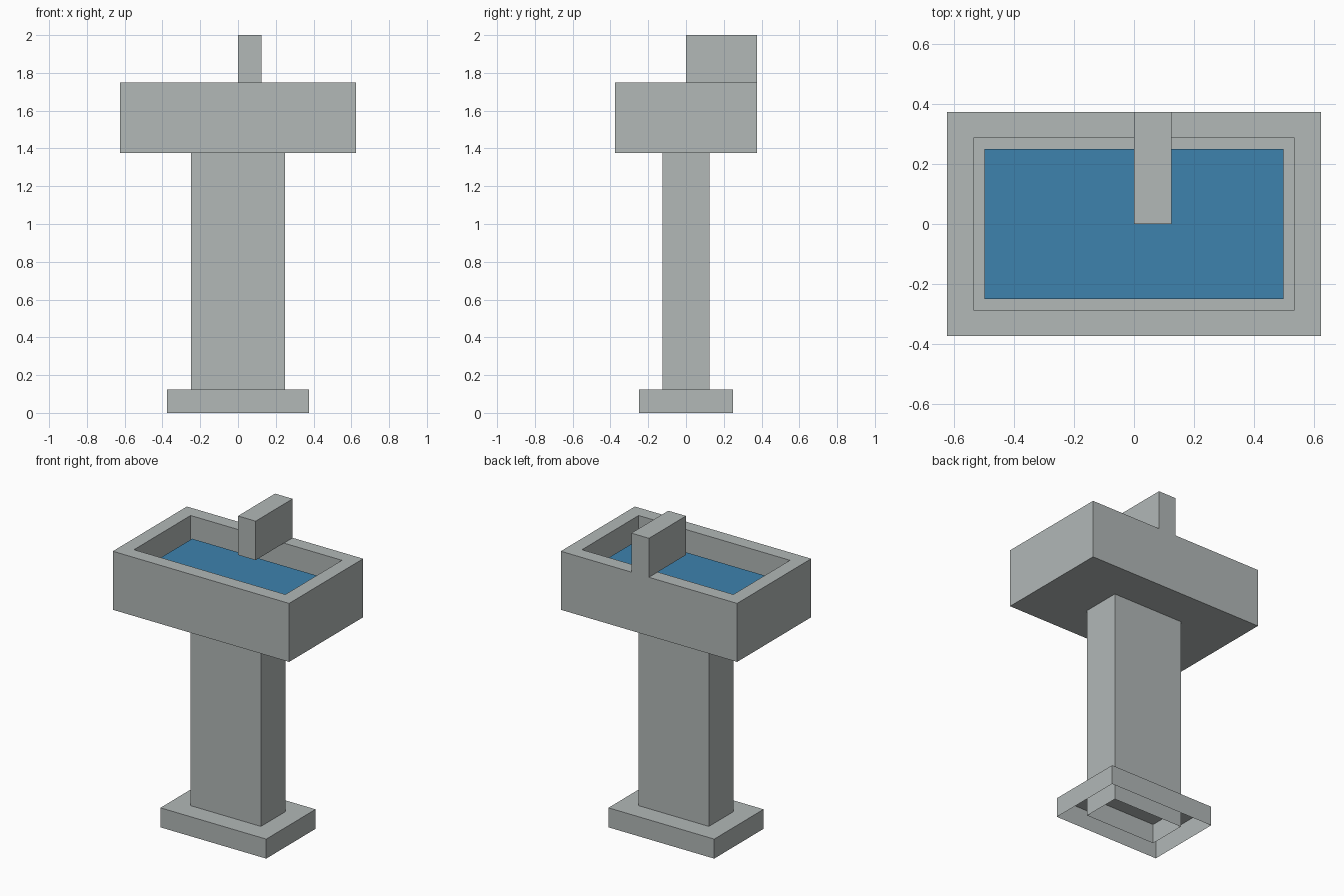
import bpy, bmesh

if "Cube" in bpy.data.objects:
    bpy.data.objects.remove(bpy.data.objects["Cube"])


def material(name, rgb):
    m = bpy.data.materials.new(name)
    m.diffuse_color = (*rgb, 1.0)
    m.use_nodes = True
    m.node_tree.nodes["Principled BSDF"].inputs["Base Color"].default_value = m.diffuse_color
    return m


stone = material("grey_stone", (0.445, 0.479, 0.475))
blue = material("water_blue", (0.047, 0.225, 0.42))


def finish(name, bm, mat):
    mesh = bpy.data.meshes.new(name)
    bm.to_mesh(mesh)
    bm.free()
    mesh.materials.append(mat)
    obj = bpy.data.objects.new(name, mesh)
    bpy.context.collection.objects.link(obj)
    return obj


def box(lo, hi, open_bottom=False, open_top=False):
    """Axis-aligned box between two corners, optionally without its end faces."""
    bm = bmesh.new()
    bmesh.ops.create_cube(bm, size=1)
    for v in bm.verts:
        v.co = [(a + b) / 2 + c * (b - a) for a, b, c in zip(lo, hi, v.co)]
    bm.normal_update()
    doomed = [f for f in bm.faces
              if (open_bottom and f.normal.z < -0.5) or (open_top and f.normal.z > 0.5)]
    bmesh.ops.delete(bm, geom=doomed, context='FACES_ONLY')
    return bm


# Foot slab, hollow underneath
finish("base", box((-0.375, -0.25, 0), (0.375, 0.25, 0.125), open_bottom=True), stone)

# Column, running through the foot and open at both ends
finish("column", box((-0.25, -0.125, 0), (0.25, 0.125, 1.375), True, True), stone)

# Basin: inset the top for the rim, then sink the floor
bm = box((-0.625, -0.375, 1.375), (0.625, 0.375, 1.75))
top = max(bm.faces, key=lambda f: f.calc_center_median().z)
bmesh.ops.inset_region(bm, faces=[top], thickness=0.125)
floor = bmesh.ops.extrude_discrete_faces(bm, faces=[top])["faces"][0]
bmesh.ops.translate(bm, verts=floor.verts, vec=(0, 0, -0.25))
finish("basin", bm, stone)

# Water sheet
bm = bmesh.new()
bm.faces.new([bm.verts.new((x, y, 1.625))
              for x, y in ((-0.5, -0.25), (0.5, -0.25), (0.5, 0.25), (-0.5, 0.25))])
finish("water", bm, blue)

# Tap block, standing on the back rim and reaching over the water
finish("tap", box((0, 0, 1.75), (0.125, 0.375, 2.0)), stone)
